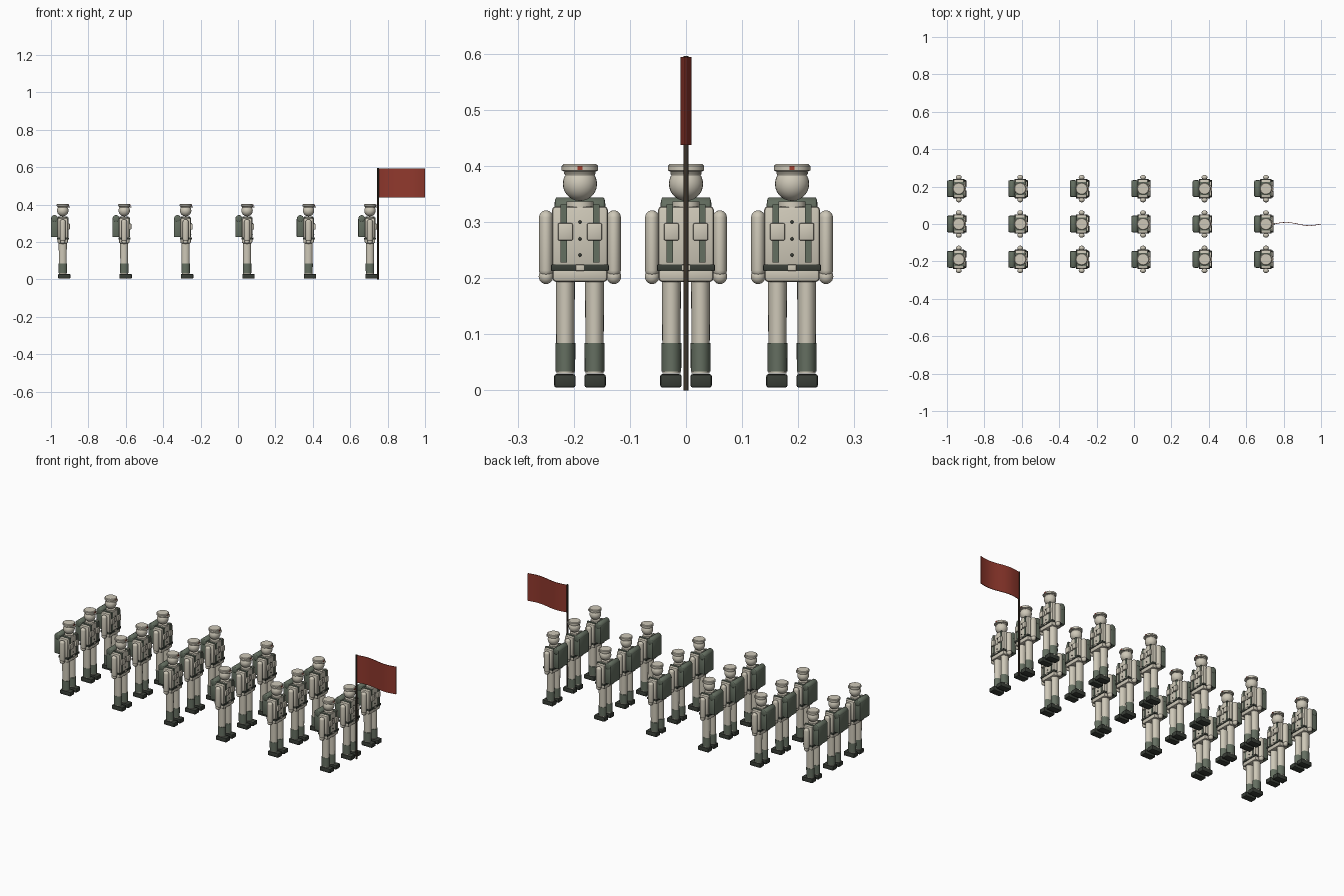
import bpy, bmesh, math
from mathutils import Matrix, Vector

if "Cube" in bpy.data.objects:
    bpy.data.objects.remove(bpy.data.objects["Cube"])


def material(name, rgb):
    m = bpy.data.materials.new(name)
    m.diffuse_color = (*rgb, 1)
    m.use_nodes = True
    m.node_tree.nodes["Principled BSDF"].inputs["Base Color"].default_value = m.diffuse_color
    return m


CREAM = material("cream", (0.62, 0.58, 0.48))
GREEN = material("field green", (0.13, 0.16, 0.12))
DARK = material("dark green", (0.04, 0.047, 0.037))
RED = material("flag red", (0.28, 0.04, 0.026))
RUST = material("badge red", (0.35, 0.05, 0.03))
BROWN = material("pole brown", (0.045, 0.033, 0.022))


def place(bm, mesh_bits, centre, scale):
    bmesh.ops.transform(bm, verts=mesh_bits,
                        matrix=Matrix.Translation(centre) @ Matrix.Diagonal((*scale, 1)))


def box(x, y, z, bevel=0.0):
    """Bevelled box from (min, max) ranges."""
    bm = bmesh.new()
    vs = bmesh.ops.create_cube(bm, size=1)["verts"]
    place(bm, vs, [(a + b) / 2 for a, b in (x, y, z)], [b - a for a, b in (x, y, z)])
    if bevel:
        bmesh.ops.bevel(bm, geom=bm.edges[:], offset=bevel, segments=2, profile=0.5, affect='EDGES')
    return bm


def ball(centre, scale):
    bm = bmesh.new()
    vs = bmesh.ops.create_uvsphere(bm, u_segments=24, v_segments=14, radius=1)["verts"]
    place(bm, vs, centre, scale)
    return bm


def lathe(profile, centre=(0, 0, 0), stretch=(1, 1, 1), n=24):
    """Closed turned shape from (radius, z) points, bottom to top."""
    bm = bmesh.new()
    rings = [[bm.verts.new((r * math.cos(2 * math.pi * i / n), r * math.sin(2 * math.pi * i / n), z))
              for i in range(n)] for r, z in profile]
    for a, b in zip(rings, rings[1:]):
        for i in range(n):
            j = (i + 1) % n
            bm.faces.new((a[i], a[j], b[j], b[i]))
    bm.faces.new(rings[0][::-1])
    bm.faces.new(rings[-1])
    place(bm, bm.verts[:], centre, stretch)
    return bm


def pill(r, z0, z1, cap):
    """Profile of a rod with rounded ends."""
    a = [math.radians(d) for d in (10, 30, 50, 70, 90)]
    low = [(r * math.sin(t), z0 + cap * (1 - math.cos(t))) for t in a]
    return low + [(q, z1 + z0 - z) for q, z in low[::-1]]


def mesh_of(name, bm, mat, pair=False):
    if pair:  # mirrored copy on the other side of the body
        other = bmesh.ops.duplicate(bm, geom=bm.verts[:] + bm.edges[:] + bm.faces[:])["geom"]
        place(bm, [v for v in other if isinstance(v, bmesh.types.BMVert)], (0, 0, 0), (1, -1, 1))
    bmesh.ops.recalc_face_normals(bm, faces=bm.faces[:])
    for f in bm.faces:
        f.smooth = True
    me = bpy.data.meshes.new(name)
    bm.to_mesh(me)
    bm.free()
    me.set_sharp_from_angle(angle=math.radians(40))
    me.materials.append(mat)
    return me


def add(name, me, loc=(0, 0, 0)):
    ob = bpy.data.objects.new(name, me)
    ob.location = loc
    bpy.context.collection.objects.link(ob)


parts = {}


def part(name, bm, mat, pair=False):
    parts[name] = mesh_of(name, bm, mat, pair)


# legs and footwear
part("shoes", box((-0.025, 0.041), (0.008, 0.046), (0.005, 0.029), 0.004), DARK, True)
part("gaiters", lathe([(0.0175, 0.034), (0.0178, 0.084)], (0, 0.026, 0), (1.28, 1, 1)), GREEN, True)
part("trouser_legs", lathe([(0.016, 0.03), (0.017, 0.21)], (0, 0.026, 0), (1.28, 1, 1)), CREAM, True)

# jacket
part("jacket", box((-0.027, 0.027), (-0.05, 0.05), (0.215, 0.328), 0.007), CREAM)
part("jacket_skirt", box((-0.028, 0.028), (-0.049, 0.049), (0.193, 0.222), 0.007), CREAM)
part("collar", lathe([(0.025, 0.322), (0.024, 0.337)]), CREAM)
part("belt", box((-0.0305, 0.0305), (-0.0515, 0.0515), (0.2125, 0.2245), 0.002), DARK)
part("buckle", box((0.029, 0.0335), (-0.0075, 0.0075), (0.213, 0.224), 0.001), CREAM)

# arms and hands
part("arms", lathe(pill(0.0125, 0.201, 0.321, 0.013), (0, 0.0605, 0), (1.25, 1, 1)), CREAM, True)
part("hands", ball((0, 0.0605, 0.203), (0.0135, 0.013, 0.0135)), CREAM, True)

# buttons down the chest
buttons = bmesh.new()
for z in (0.241, 0.27, 0.30):
    vs = bmesh.ops.create_uvsphere(buttons, u_segments=10, v_segments=6, radius=0.003)["verts"]
    place(buttons, vs, (0.028, 0, z), (1, 1, 1))
part("buttons", buttons, DARK)

# equipment: straps, pouches, pack, bedroll
part("chest_straps", box((0.024, 0.030), (0.0235, 0.0345), (0.228, 0.33)), GREEN, True)
part("shoulder_straps", box((-0.03, 0.030), (0.0235, 0.0345), (0.325, 0.331)), GREEN, True)
part("chest_pouches", box((0.026, 0.038), (0.0125, 0.0395), (0.267, 0.298), 0.003), CREAM, True)
part("backpack", box((-0.063, -0.026), (-0.043, 0.043), (0.226, 0.328), 0.005), GREEN)
roll = lathe(pill(0.018, -0.0455, 0.0455, 0.004))
bmesh.ops.rotate(roll, verts=roll.verts[:], matrix=Matrix.Rotation(math.pi / 2, 3, 'X'))
place(roll, roll.verts[:], (-0.044, 0, 0.326), (1, 1, 1))
part("bedroll", roll, GREEN)

# head and cap
part("head", ball((0, 0, 0.368), (0.0305, 0.0305, 0.0305)), CREAM)
part("cap", lathe([(0.027, 0.384), (0.028, 0.390), (0.0325, 0.392), (0.0325, 0.400), (0.029, 0.403)]), CREAM)
part("cap_visor", lathe([(0.028, 0.386), (0.028, 0.3895)], (0.012, 0, 0)), CREAM)
part("cap_badge", box((0.030, 0.0345), (-0.0045, 0.0045), (0.3925, 0.400)), RUST)

# six ranks of three
for i in range(6):
    for j in (-1, 0, 1):
        for name, me in parts.items():
            add(name, me, (-0.937 + 0.3285 * i, 0.189 * j, 0))

# flag pole and waving flag
add("flag_pole", mesh_of("flag_pole", lathe([(0.0045, 0), (0.0045, 0.596)], (0.749, 0, 0), n=12), BROWN))
flag = bmesh.new()
N = 24
columns = []
for i in range(N + 1):
    t = i / N
    y = 0.0085 * math.sin(2 * math.pi * t)
    columns.append([flag.verts.new((0.75 + 0.25 * t, y + dy, z))
                    for dy, z in ((-0.0015, 0.437), (0.0015, 0.437), (0.0015, 0.594), (-0.0015, 0.594))])
for a, b in zip(columns, columns[1:]):
    for k in range(4):
        flag.faces.new((a[k], b[k], b[(k + 1) % 4], a[(k + 1) % 4]))
flag.faces.new(columns[0])
flag.faces.new(columns[-1][::-1])
add("flag", mesh_of("flag", flag, RED))
